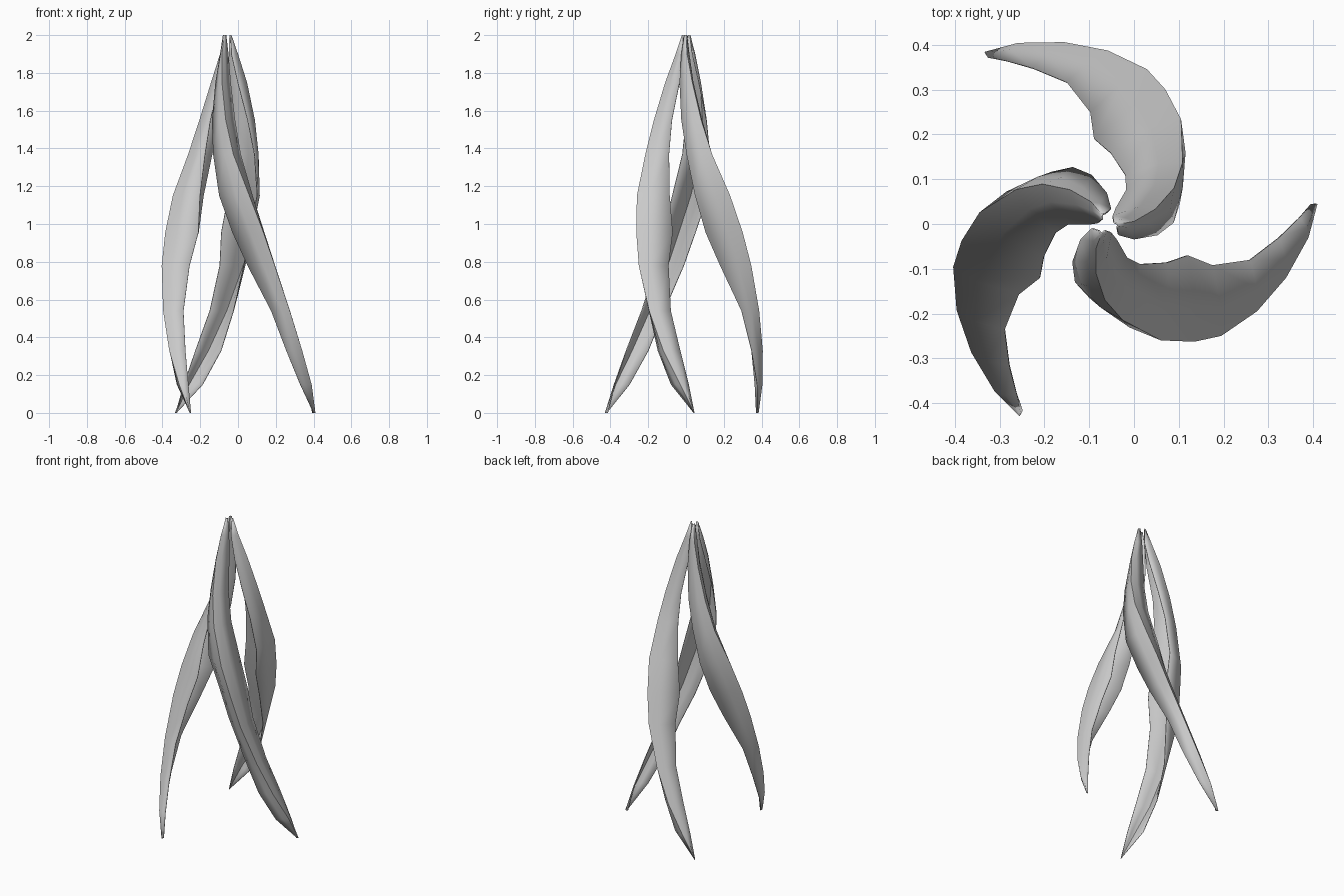
import bpy
import bmesh
import math
from mathutils import Vector, Matrix

cube = bpy.data.objects.get("Cube")
if cube:
    bpy.data.objects.remove(cube, do_unlink=True)

GREY = (0.6, 0.6, 0.6, 1.0)
mat = bpy.data.materials.new("pale grey")
mat.use_nodes = True
mat.diffuse_color = GREY
mat.node_tree.nodes["Principled BSDF"].inputs["Base Color"].default_value = GREY

AXIS = Vector((-0.06, 0.0, 0.0))  # the blades repeat around this upright axis

# Blade stations: height, then x, y of the trailing edge, ridge and inner edge
STATIONS = [
    (0.00, .40, .04, .41, .045, .395, .045),
    (0.15, .33, -.08, .39, -.03, .37, .015),
    (0.33, .255, -.15, .34, -.12, .325, -.03),
    (0.54, .175, -.18, .275, -.195, .26, -.08),
    (0.78, .05, -.17, .195, -.25, .175, -.092),
    (0.955, -.03, -.155, .135, -.263, .12, -.07),
    (1.15, -.10, -.165, .06, -.26, .075, -.086),
    (1.37, -.132, -.13, -.025, -.215, .015, -.09),
    (1.55, -.138, -.085, -.065, -.17, -.015, -.075),
    (1.75, -.12, -.035, -.085, -.11, -.038, -.035),
    (1.90, -.095, -.01, -.085, -.055, -.05, -.02),
    (2.00, -.08, -.015, -.073, -.022, -.062, -.016),
]


def section(z, ax, ay, rx, ry, bx, by):
    """Curved cross-section from edge to edge, rounded over the ridge."""
    a, r, b = Vector((ax, ay, z)), Vector((rx, ry, z)), Vector((bx, by, z))
    bulge = (r - (a + b) / 2) * 0.14
    return [a, a.lerp(r, 0.5) + bulge, r, r.lerp(b, 0.5) + bulge, b]


def make_blade(name, angle):
    bm = bmesh.new()
    rows = [[bm.verts.new(p) for p in section(*s)] for s in STATIONS]
    for low, high in zip(rows, rows[1:]):
        for i in range(len(low) - 1):
            bm.faces.new((low[i], low[i + 1], high[i + 1], high[i]))
    turn = (Matrix.Translation(AXIS) @ Matrix.Rotation(angle, 4, "Z")
            @ Matrix.Translation(-AXIS))
    bmesh.ops.transform(bm, matrix=turn, verts=bm.verts)
    mesh = bpy.data.meshes.new(name)
    bm.to_mesh(mesh)
    bm.free()
    mesh.materials.append(mat)
    obj = bpy.data.objects.new(name, mesh)
    bpy.context.collection.objects.link(obj)
    # Thin leaf thickness, grown inwards
    shell = obj.modifiers.new("thickness", "SOLIDIFY")
    shell.thickness = 0.004
    shell.offset = -1
    bpy.ops.object.select_all(action="DESELECT")
    obj.select_set(True)
    bpy.context.view_layer.objects.active = obj
    bpy.ops.object.shade_smooth_by_angle(angle=math.radians(50))


# Three twisted blades leaning together at the top
for i, name in enumerate(("front_blade", "back_blade", "right_blade")):
    make_blade(name, math.radians(120 * i))
